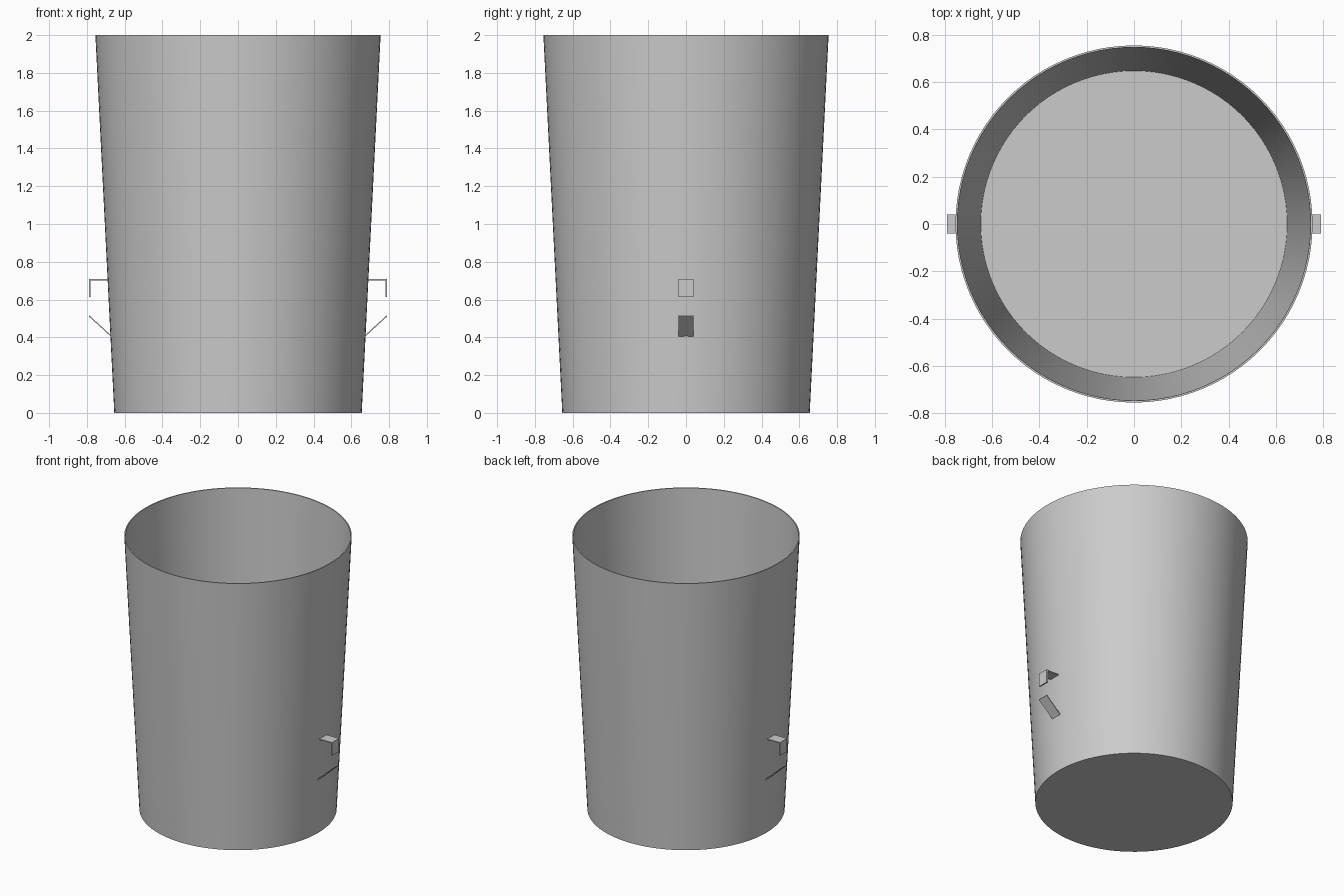
import bpy, bmesh, math

if "Cube" in bpy.data.objects:
    bpy.data.objects.remove(bpy.data.objects["Cube"])

grey = bpy.data.materials.new("plain_grey")
grey.diffuse_color = (0.6, 0.6, 0.6, 1)
grey.use_nodes = True
grey.node_tree.nodes["Principled BSDF"].inputs["Base Color"].default_value = grey.diffuse_color


def make_object(name, bm):
    bmesh.ops.recalc_face_normals(bm, faces=bm.faces)
    mesh = bpy.data.meshes.new(name)
    bm.to_mesh(mesh)
    bm.free()
    mesh.materials.append(grey)
    obj = bpy.data.objects.new(name, mesh)
    bpy.context.collection.objects.link(obj)
    return obj


def lathe(name, profile, steps=96):
    """Revolve an (r, z) profile that starts and ends on the axis."""
    bm = bmesh.new()
    verts = [bm.verts.new((r, 0, z)) for r, z in profile]
    edges = [bm.edges.new(pair) for pair in zip(verts, verts[1:])]
    bmesh.ops.spin(bm, geom=verts + edges, cent=(0, 0, 0), axis=(0, 0, 1),
                   angle=math.tau, steps=steps, use_duplicate=False)
    bmesh.ops.remove_doubles(bm, verts=bm.verts, dist=1e-5)
    return make_object(name, bm)


def strip(name, outline, half_width, side):
    """Extrude an (x, z) outline along y, on the given side."""
    bm = bmesh.new()
    face = bm.faces.new([bm.verts.new((side * x, -half_width, z)) for x, z in outline])
    ext = bmesh.ops.extrude_face_region(bm, geom=[face])["geom"]
    moved = [v for v in ext if isinstance(v, bmesh.types.BMVert)]
    bmesh.ops.translate(bm, verts=moved, vec=(0, 2 * half_width, 0))
    return make_object(name, bm)


# Tapered cup with thin walls and a thin floor
cup = lathe("cup_body", [(0, 0), (0.655, 0), (0.755, 2), (0.747, 2),
                         (0.648, 0.008), (0, 0.008)])
bpy.context.view_layer.objects.active = cup
cup.select_set(True)
bpy.ops.object.shade_smooth_by_angle(angle=math.radians(30))

# Hooked upper tab and slanted lower tab on each side
for label, side in (("left", -1), ("right", 1)):
    strip(f"{label}_upper_hook", [(0.685, 0.702), (0.78, 0.702), (0.78, 0.613),
                                  (0.79, 0.613), (0.79, 0.71), (0.685, 0.71)], 0.04, side)
    strip(f"{label}_lower_tab", [(0.673, 0.404), (0.79, 0.511),
                                 (0.788, 0.517), (0.673, 0.412)], 0.04, side)
